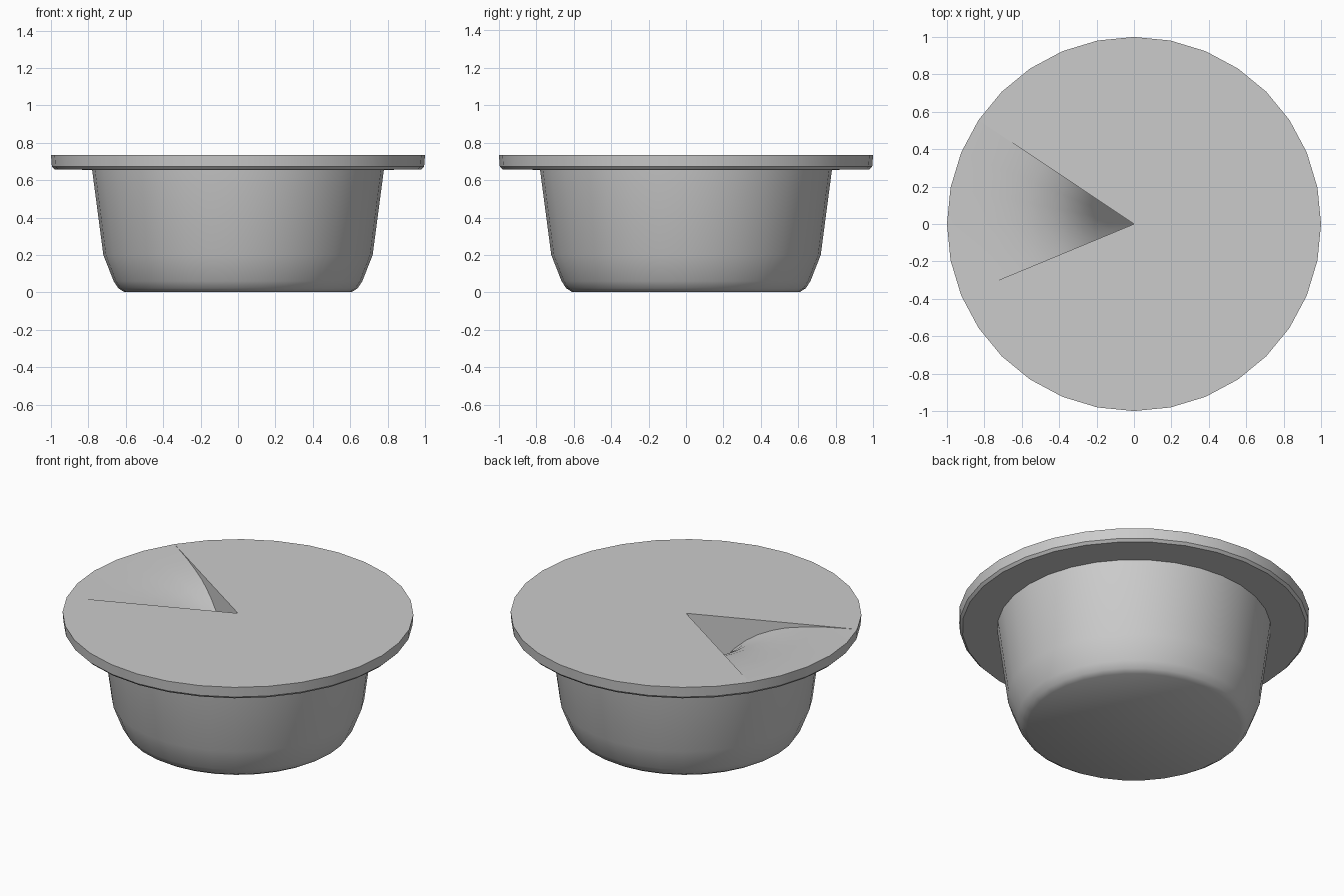
import bpy, bmesh, math

if "Cube" in bpy.data.objects:
    bpy.data.objects.remove(bpy.data.objects["Cube"])

N = 32                      # sides around the dish
CUT_START, CUT_END = 13, 18  # segments of the missing slice
TOP = 0.735


def finish(name, bm, angle):
    bmesh.ops.recalc_face_normals(bm, faces=bm.faces)
    mesh = bpy.data.meshes.new(name)
    bm.to_mesh(mesh)
    bm.free()
    ob = bpy.data.objects.new(name, mesh)
    bpy.context.collection.objects.link(ob)
    bpy.ops.object.select_all(action='DESELECT')
    ob.select_set(True)
    bpy.context.view_layer.objects.active = ob
    bpy.ops.object.shade_smooth_by_angle(angle=math.radians(angle))


def vert(bm, r, z, i):
    a = 2 * math.pi * i / N
    return bm.verts.new((r * math.cos(a), r * math.sin(a), z))


bm = bmesh.new()

# outer wall, flat base and overhanging rim
profile = [(0.61, 0.003), (0.64, 0.022), (0.665, 0.06), (0.72, 0.20),
           (0.78, 0.655), (0.98, 0.657), (0.995, 0.672), (1.0, TOP)]
rings = [[vert(bm, r, z, i) for i in range(N)] for r, z in profile]
for a, b in zip(rings, rings[1:]):
    for i in range(N):
        j = (i + 1) % N
        bm.faces.new((a[i], a[j], b[j], b[i]))
bm.faces.new(rings[0][::-1])

# flat top with the slice left out
rim = rings[-1]
centre = bm.verts.new((0, 0, TOP))
kept = [rim[i % N] for i in range(CUT_END, N + CUT_START + 1)]
bm.faces.new([centre] + kept)

# funnel-shaped floor inside the slice
drops = [(0.8, 0.006), (0.68, 0.018), (0.58, 0.034), (0.5, 0.058),
         (0.42, 0.092), (0.35, 0.135), (0.28, 0.195), (0.21, 0.28),
         (0.14, 0.40)]
cols = []
for i in range(CUT_START, CUT_END + 1):
    cols.append([rim[i]] + [vert(bm, r, TOP - d, i) for r, d in drops])
bottom = bm.verts.new((0, 0, 0.12))
for a, b in zip(cols, cols[1:]):
    for k in range(len(a) - 1):
        bm.faces.new((a[k], a[k + 1], b[k + 1], b[k]))
    bm.faces.new((a[-1], bottom, b[-1]))

# upright cut walls
for col in (cols[0], cols[-1]):
    bm.faces.new([centre] + col + [bottom])

finish("pie_dish", bm, 40)
